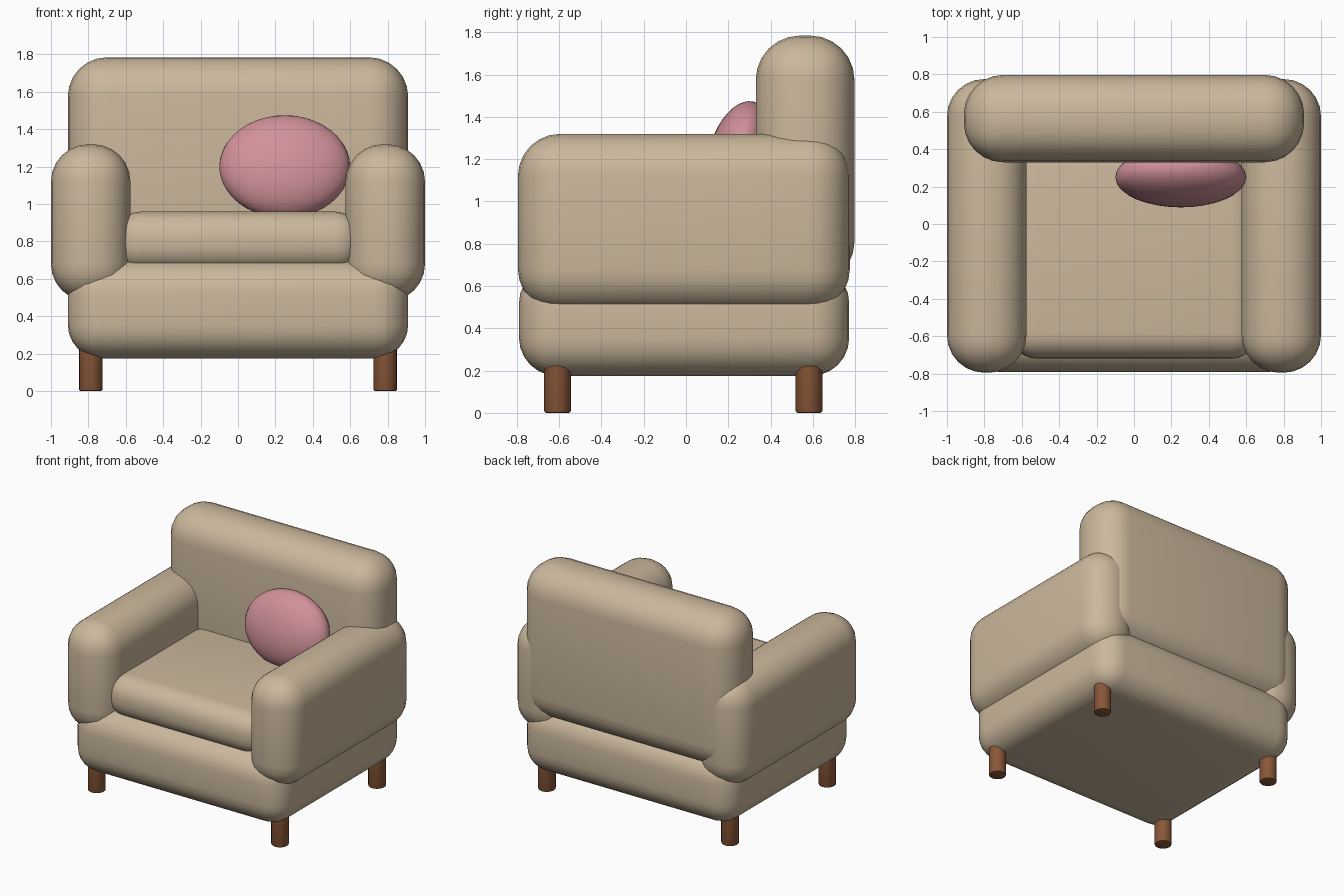
import bpy, bmesh, math
from mathutils import Matrix

cube = bpy.data.objects.get("Cube")
if cube:
    bpy.data.objects.remove(cube, do_unlink=True)


def material(name, rgb):
    m = bpy.data.materials.new(name)
    m.use_nodes = True
    col = (*rgb, 1.0)
    m.diffuse_color = col
    bsdf = m.node_tree.nodes["Principled BSDF"]
    bsdf.inputs["Base Color"].default_value = col
    bsdf.inputs["Roughness"].default_value = 0.8
    return m


fabric = material("beige fabric", (0.60, 0.48, 0.335))
pink = material("pink fabric", (0.64, 0.285, 0.32))
wood = material("brown wood", (0.25, 0.095, 0.04))


def finish(bm, name, mat):
    """Turn a bmesh into a smooth shaded object."""
    mesh = bpy.data.meshes.new(name)
    bm.to_mesh(mesh)
    bm.free()
    mesh.materials.append(mat)
    ob = bpy.data.objects.new(name, mesh)
    bpy.context.collection.objects.link(ob)
    bpy.ops.object.select_all(action='DESELECT')
    ob.select_set(True)
    bpy.context.view_layer.objects.active = ob
    bpy.ops.object.shade_smooth_by_angle(angle=math.radians(40))
    return ob


def soft_box(name, x, y, z, radius, segments=6):
    """Padded block given by its (min, max) on each axis."""
    bm = bmesh.new()
    size = [b - a for a, b in (x, y, z)]
    mid = [(a + b) / 2 for a, b in (x, y, z)]
    bmesh.ops.create_cube(bm, size=1, matrix=Matrix.Translation(mid) @ Matrix.Diagonal((*size, 1)))
    bmesh.ops.bevel(bm, geom=bm.edges[:], offset=radius, segments=segments,
                    profile=0.5, affect='EDGES', clamp_overlap=True)
    return finish(bm, name, fabric)


# Upholstered body
soft_box("base", (-0.91, 0.91), (-0.79, 0.772), (0.175, 0.70), 0.18)
soft_box("backrest", (-0.91, 0.91), (0.33, 0.797), (0.60, 1.785), 0.21)
soft_box("seat_cushion", (-0.66, 0.66), (-0.72, 0.45), (0.64, 0.96), 0.14)
for side, s in (("left", 1), ("right", -1)):
    xs = sorted((s * 0.575, s * 1.0))
    soft_box(side + "_arm", xs, (-0.795, 0.775), (0.48, 1.32), 0.20)

# Throw pillow leaning on the backrest
bm = bmesh.new()
bmesh.ops.create_uvsphere(
    bm, u_segments=32, v_segments=20, radius=1,
    matrix=Matrix.Translation((0.25, 0.25, 1.2)) @ Matrix.Rotation(math.radians(-14.4), 4, 'X')
    @ Matrix.Diagonal((0.35, 0.15, 0.281, 1)))
finish(bm, "throw_pillow", pink)

# Round legs with softened feet
for side, lx in (("left", 0.787), ("right", -0.787)):
    for end, ly in (("front", -0.608), ("back", 0.582)):
        bm = bmesh.new()
        bmesh.ops.create_cone(bm, cap_ends=True, segments=20, radius1=0.063, radius2=0.063,
                              depth=0.30, matrix=Matrix.Translation((lx, ly, 0.15)))
        rim = [e for e in bm.edges if all(v.co.z < 0.01 for v in e.verts)]
        bmesh.ops.bevel(bm, geom=rim, offset=0.01, segments=2, profile=0.5, affect='EDGES')
        finish(bm, f"{end}_{side}_leg", wood)
